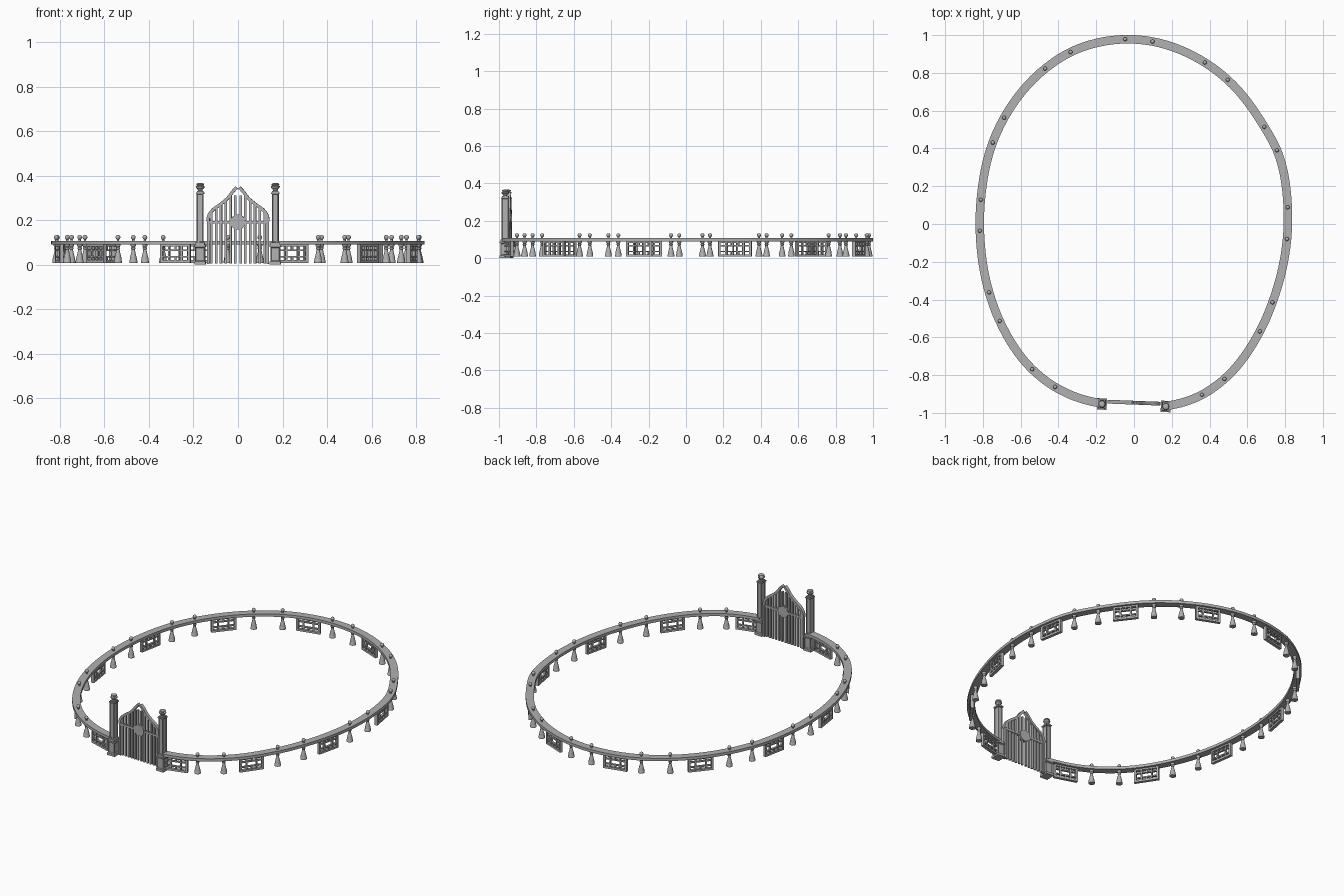
import bpy, bmesh, math
from mathutils import Vector, Matrix

if "Cube" in bpy.data.objects:
    bpy.data.objects.remove(bpy.data.objects["Cube"])

# Baluster positions around the oval, starting and ending at the gate pillars
PTS = [Vector(p) for p in [
    (-.17, -.95), (-.418, -.863), (-.539, -.769), (-.711, -.514), (-.767, -.362), (-.816, -.036),
    (-.811, .128), (-.748, .431), (-.687, .563), (-.47, .823), (-.336, .91), (-.047, .978),
    (.098, .966), (.375, .855), (.496, .763), (.69, .514), (.757, .39), (.814, .088),
    (.81, -.08), (.733, -.415), (.666, -.569), (.479, -.82), (.36, -.904), (.168, -.963)]]
STONE = bpy.data.materials.new("dark_grey")
STONE.diffuse_color = (.44, .44, .44, 1)
STONE.use_nodes = True
STONE.node_tree.nodes["Principled BSDF"].inputs["Base Color"].default_value = STONE.diffuse_color


def finish(bm, name, smooth=False):
    bmesh.ops.recalc_face_normals(bm, faces=bm.faces)
    me = bpy.data.meshes.new(name)
    bm.to_mesh(me)
    bm.free()
    me.materials.append(STONE)
    if smooth:
        me.shade_smooth()
        me.set_sharp_from_angle(angle=math.radians(40))
    return me


def place(me, name, loc=(0, 0, 0), rot=0):
    ob = bpy.data.objects.new(name, me)
    ob.location, ob.rotation_euler = loc, (0, 0, rot)
    bpy.context.collection.objects.link(ob)
    return ob


def box(bm, x0, x1, z0, z1, d, y=0):
    m = Matrix.Translation(((x0 + x1) / 2, y, (z0 + z1) / 2)) @ Matrix.Diagonal((x1 - x0, d, z1 - z0, 1))
    return bmesh.ops.create_cube(bm, size=1, matrix=m)['verts']


def lathe(bm, prof, n):
    rings = [[bm.verts.new((r * math.cos(2 * math.pi * i / n), r * math.sin(2 * math.pi * i / n), z))
              for i in range(n)] for r, z in prof]
    for a, b in zip(rings, rings[1:]):
        for i in range(n):
            bm.faces.new((a[i], a[(i + 1) % n], b[(i + 1) % n], b[i]))
    bm.faces.new(rings[0])
    bm.faces.new(rings[-1])


def sweep(bm, path, hw, z0, z1):
    """Rectangular rail along a flat path."""
    prev = None
    for i, p in enumerate(path):
        t = (path[min(i + 1, len(path) - 1)] - path[max(i - 1, 0)]).normalized()
        n = Vector((-t.y, t.x))
        ring = [bm.verts.new((*(p + n * s * hw), z)) for s, z in ((-1, z0), (1, z0), (1, z1), (-1, z1))]
        if prev:
            for k in range(4):
                bm.faces.new((prev[k], prev[(k + 1) % 4], ring[(k + 1) % 4], ring[k]))
        else:
            bm.faces.new(ring)
        prev = ring
    bm.faces.new(prev)


# Smooth curve through points (cubic with chord-length tangents)
def spline(pts, n):
    d = [(b - a).length for a, b in zip(pts, pts[1:])]
    s = [(b - a) / l for a, b, l in zip(pts, pts[1:], d)]
    m = [(s[i - 1] * d[i] + s[i] * d[i - 1]) / (d[i - 1] + d[i]) for i in range(1, len(s))]
    m = [s[0] * 2 - m[0]] + m + [s[-1] * 2 - m[-1]]

    def at(i, t):
        return (pts[i] * (2*t**3 - 3*t*t + 1) + m[i] * d[i] * (t**3 - 2*t*t + t)
                + pts[i+1] * (3*t*t - 2*t**3) + m[i+1] * d[i] * (t**3 - t*t))
    return [at(i, k / n) for i in range(len(d)) for k in range(n)] + [pts[-1]], at


# Oval top rail
path, at = spline(PTS, 8)
bm = bmesh.new()
sweep(bm, path, .0225, .09, .107)
place(finish(bm, "top_rail", True), "top_rail")

# Balusters with ball tops
bm = bmesh.new()
lathe(bm, [(.018, .008), (.018, .018), (.016, .021), (.016, .028), (.013, .04), (.009, .056), (.007, .068),
           (.010, .072), (.010, .076), (.007, .079), (.012, .085), (.012, .092), (.006, .098), (.005, .112),
           (.008, .115), (.0105, .121), (.0105, .125), (.008, .13), (.003, .133)], 12)
baluster = finish(bm, "baluster", True)
for p in PTS[1:-1]:
    place(baluster, "baluster", (p.x, p.y, 0))

# Lattice panels hanging in the long gaps
bm = bmesh.new()
W = .071
for z in (.008, .081):
    box(bm, -W, W, z, z + .012, .018)
for x in (-W, W - .012):
    box(bm, x, x + .012, .008, .093, .018)
for z in (.032, .062):
    box(bm, -W, W, z, z + .007, .013)
for x in (-.03, .03):
    box(bm, x - .004, x + .004, .01, .09, .013)
for z0, z1 in ((.01, .034), (.066, .09)):
    box(bm, -.0035, .0035, z0, z1, .013)
panel = finish(bm, "lattice_panel")
for i in range(0, len(PTS) - 1, 2):
    t = .42 if i == 0 else .62 if i == len(PTS) - 2 else .5
    p, q = at(i, t), at(i, t + .02) - at(i, t - .02)
    place(panel, "lattice_panel", (p.x, p.y, 0), math.atan2(q.y, q.x))

# Gate pillars: stepped square post with recessed sides and a finial
ANG = -.039
bm = bmesh.new()
for hw, z0, z1, inset in ((.025, 0, .014, 0), (.022, .014, .08, .006), (.026, .08, .088, 0), (.021, .088, .1, 0),
                          (.015, .1, .318, .004), (.018, .318, .325, 0), (.014, .325, .331, 0)):
    vs = box(bm, -hw, hw, z0, z1, 2 * hw + .008)
    if inset:
        sides = [f for f in {f for v in vs for f in v.link_faces} if abs(f.normal.z) < .5]
        bmesh.ops.inset_individual(bm, faces=sides, thickness=inset, depth=-.004)
fin = bmesh.new()
lathe(fin, [(.012, .328), (.010, .334), (.013, .34), (.019, .345), (.020, .352), (.014, .356),
            (.018, .36), (.016, .364), (.006, .367)], 12)
pillar, finial = finish(bm, "gate_pillar"), finish(fin, "pillar_finial", True)
for p in (Vector((-.17, -.953, 0)), Vector((.168, -.966, 0))):
    place(pillar, "gate_pillar", p, ANG)
    place(finial, "pillar_finial", p, ANG)

# Gate leaves: ogee top, upright bars, cross rails, mirrored to the other side
GATE = (0, -.946, 0)
arch, _ = spline([Vector(p) for p in [(.134, .195), (.131, .22), (.114, .245), (.08, .27),
                                      (.045, .3), (.02, .332), (.006, .346)]], 5)


def arch_z(x):
    return min(arch, key=lambda a: abs(a.x - x)).y


bm = bmesh.new()
for i in range(6):
    x = .012 + i * .0215
    top = arch_z(x) if i else .31      # centre bars stop short of the tip
    box(bm, x - .0055, x + .0055, .004, top, .012)
box(bm, .128, .139, .002, .2, .018)
box(bm, .005, .134, .184, .197, .016)
start = len(bm.verts)
sweep(bm, arch, .007, -.01, .01)
bm.verts.ensure_lookup_table()
for v in bm.verts[start:]:             # stand the swept ogee upright
    v.co = (v.co.x, v.co.z, v.co.y)
leaf = place(finish(bm, "gate_leaf"), "gate_leaf", GATE, ANG)
leaf.modifiers.new("other_leaf", 'MIRROR').use_axis = (True, False, False)

# Round plate in the middle of the gate
bm = bmesh.new()
m = Matrix.Translation((0, 0, .191)) @ Matrix.Rotation(math.pi / 2, 4, 'X')
bmesh.ops.create_cone(bm, cap_ends=True, segments=24, radius1=.034, radius2=.034, depth=.02, matrix=m)
place(finish(bm, "gate_plate", True), "gate_plate", GATE, ANG)
